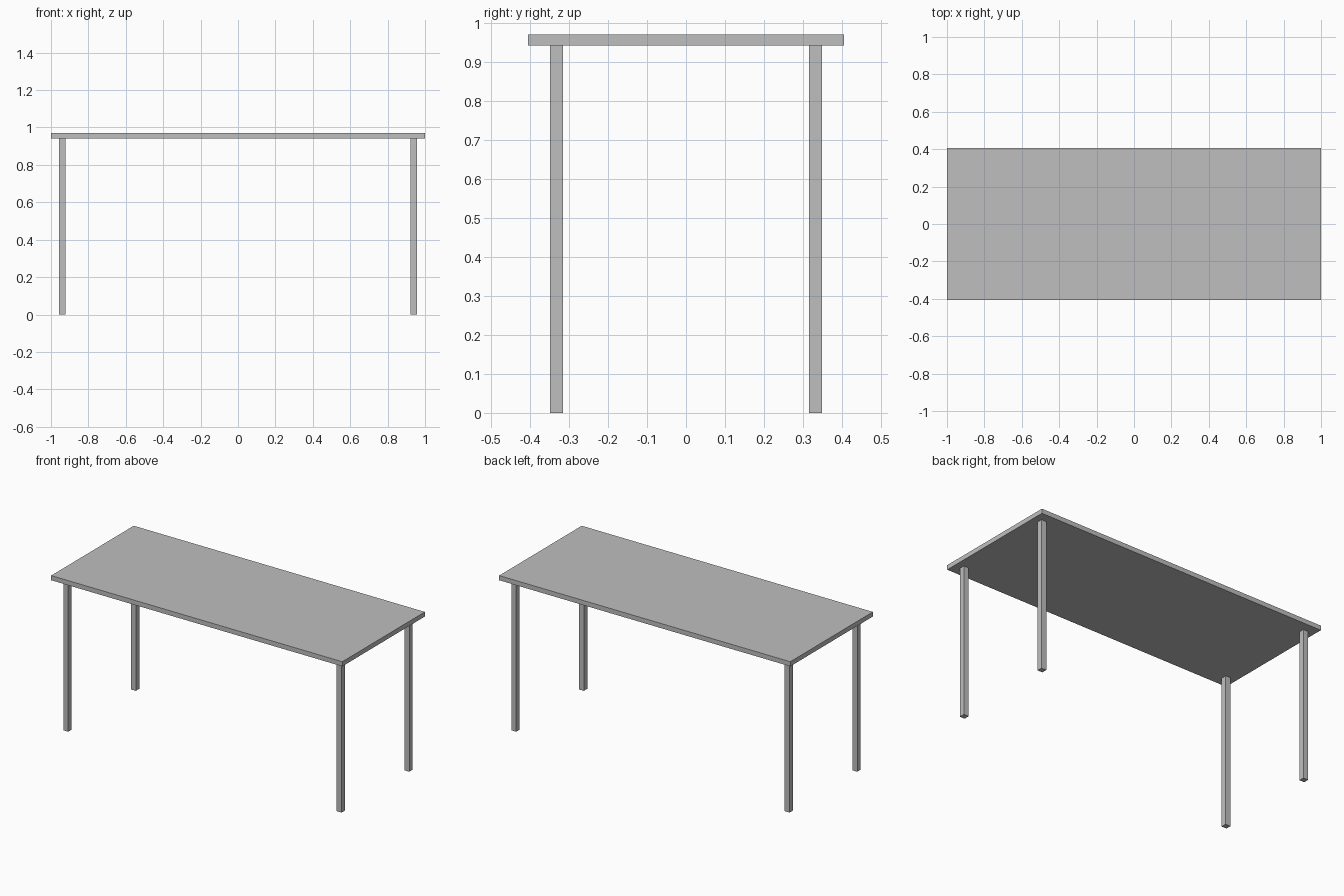
import bpy

default = bpy.data.objects.get("Cube")
if default:
    bpy.data.objects.remove(default, do_unlink=True)

# Single light grey finish
grey = bpy.data.materials.new("light_grey")
grey.use_nodes = True
colour = (0.52, 0.52, 0.52, 1)
grey.diffuse_color = colour
for node in grey.node_tree.nodes:
    if node.type == 'BSDF_PRINCIPLED':
        node.inputs["Base Color"].default_value = colour


def box(name, centre, size):
    bpy.ops.mesh.primitive_cube_add(size=1, location=centre)
    part = bpy.context.object
    part.name = name
    part.scale = size
    bpy.ops.object.transform_apply(location=False, rotation=False, scale=True)
    part.data.materials.append(grey)
    return part


HEIGHT = 0.97
THICKNESS = 0.029
LEG_WIDTH = 0.034
LEG_HEIGHT = HEIGHT - THICKNESS

# Table top
box("table_top", (0, 0, HEIGHT - THICKNESS / 2), (2, 0.81, THICKNESS))

# Four square legs, inset from the corners
for depth, y in (("front", -0.332), ("back", 0.332)):
    for side, x in (("right", -0.939), ("left", 0.939)):
        box(f"{depth}_{side}_leg", (x, y, LEG_HEIGHT / 2),
            (LEG_WIDTH, LEG_WIDTH, LEG_HEIGHT))
